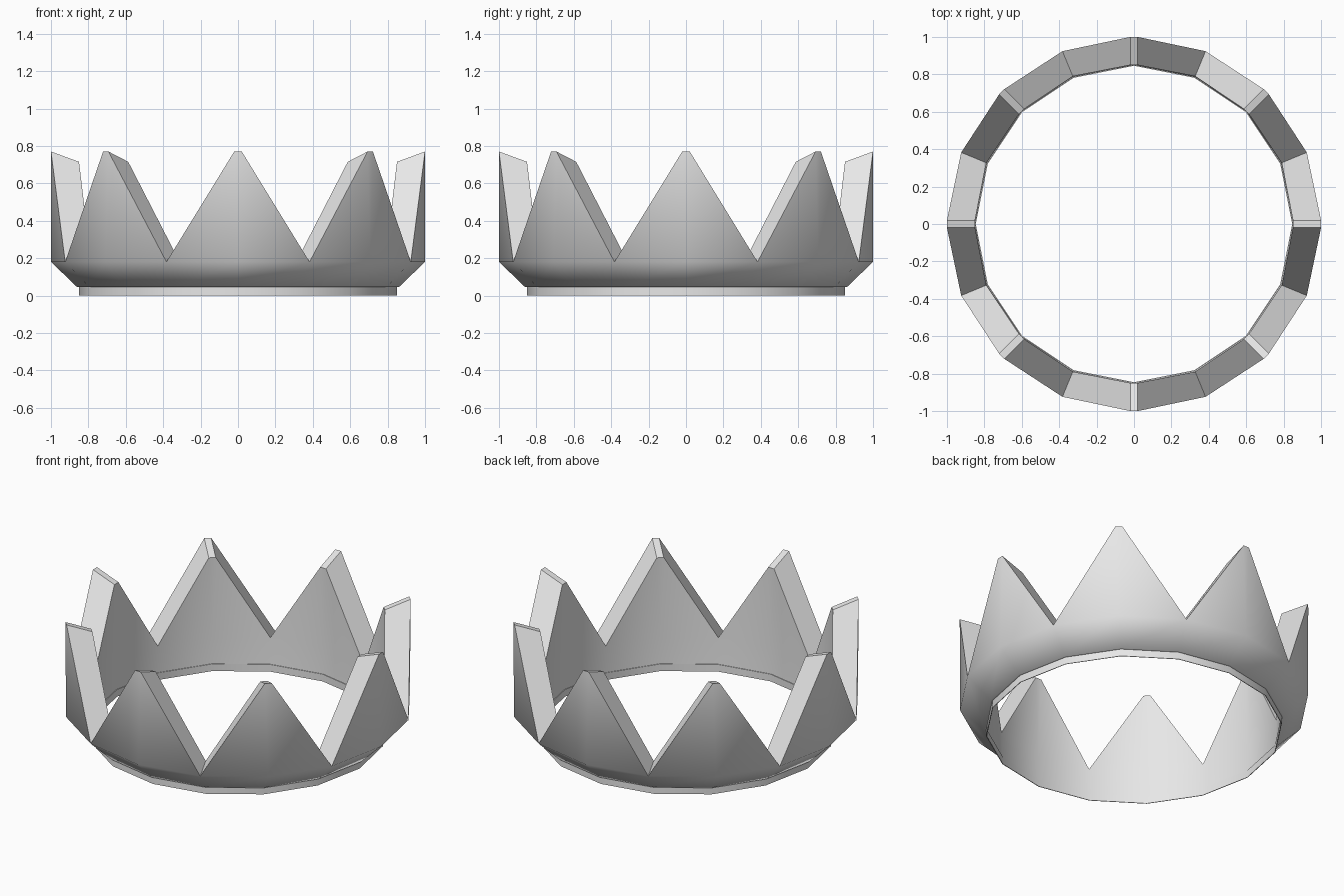
import bpy
import bmesh
from math import cos, sin, pi, radians

if "Cube" in bpy.data.objects:
    bpy.data.objects.remove(bpy.data.objects["Cube"], do_unlink=True)

POINTS = 8
SIDES = POINTS * 2
OUTER, INNER = 1.0, 0.85

metal = bpy.data.materials.new("grey_metal")
metal.use_nodes = True
GREY = (0.8, 0.8, 0.8, 1)
metal.diffuse_color = GREY
metal.node_tree.nodes["Principled BSDF"].inputs["Base Color"].default_value = GREY


def ring(bm, radius, z):
    """One loop of vertices; z alternates between tip and valley columns."""
    return [bm.verts.new((radius * cos(i * pi / POINTS), radius * sin(i * pi / POINTS), z))
            for i in range(SIDES)]


def bridge(bm, a, b):
    for i in range(SIDES):
        j = (i + 1) % SIDES
        bm.faces.new((a[i], a[j], b[j], b[i]))


def finish(bm, name, angle):
    bmesh.ops.recalc_face_normals(bm, faces=bm.faces)
    mesh = bpy.data.meshes.new(name)
    bm.to_mesh(mesh)
    bm.free()
    obj = bpy.data.objects.new(name, mesh)
    bpy.context.collection.objects.link(obj)
    mesh.materials.append(metal)
    bpy.ops.object.select_all(action='DESELECT')
    obj.select_set(True)
    bpy.context.view_layer.objects.active = obj
    bpy.ops.object.shade_smooth_by_angle(angle=radians(angle))


def tip_pair(bm, i, radius, z):
    """Two vertices forming the narrow blunt end of a point."""
    a = i * pi / POINTS
    return [bm.verts.new((radius * cos(a) - t * sin(a), radius * sin(a) + t * cos(a), z))
            for t in (-0.02, 0.02)]


# Crown body: flared base, shoulder and eight blunt points
bm = bmesh.new()
foot_out = ring(bm, 0.86, 0.045)
foot_in = ring(bm, INNER, 0.045)
rim_out = ring(bm, OUTER, 0.18)
rim_in = ring(bm, INNER + 0.005, 0.21)
bridge(bm, foot_in, foot_out)
bridge(bm, foot_out, rim_out)
bridge(bm, foot_in, rim_in)
for i in range(0, SIDES, 2):
    before, after = i - 1, i + 1
    out = tip_pair(bm, i, OUTER, 0.77)
    inn = tip_pair(bm, i, INNER, 0.715)
    for rim, tip in ((rim_out, out), (rim_in, inn)):
        bm.faces.new((rim[before], rim[i], tip[0]))
        bm.faces.new((rim[i], tip[1], tip[0]))
        bm.faces.new((rim[i], rim[after], tip[1]))
    bm.faces.new((out[0], out[1], inn[1], inn[0]))
    bm.faces.new((rim_out[before], out[0], inn[0], rim_in[before]))
    bm.faces.new((rim_out[after], rim_in[after], inn[1], out[1]))
finish(bm, "crown_body", 50)

# Thin band beneath the body
bm = bmesh.new()
loops = [ring(bm, r, z) for r, z in
         ((INNER, 0), (INNER, 0.045), (INNER - 0.004, 0.045), (INNER - 0.004, 0))]
for k in range(4):
    bridge(bm, loops[k], loops[(k + 1) % 4])
finish(bm, "base_band", 40)
